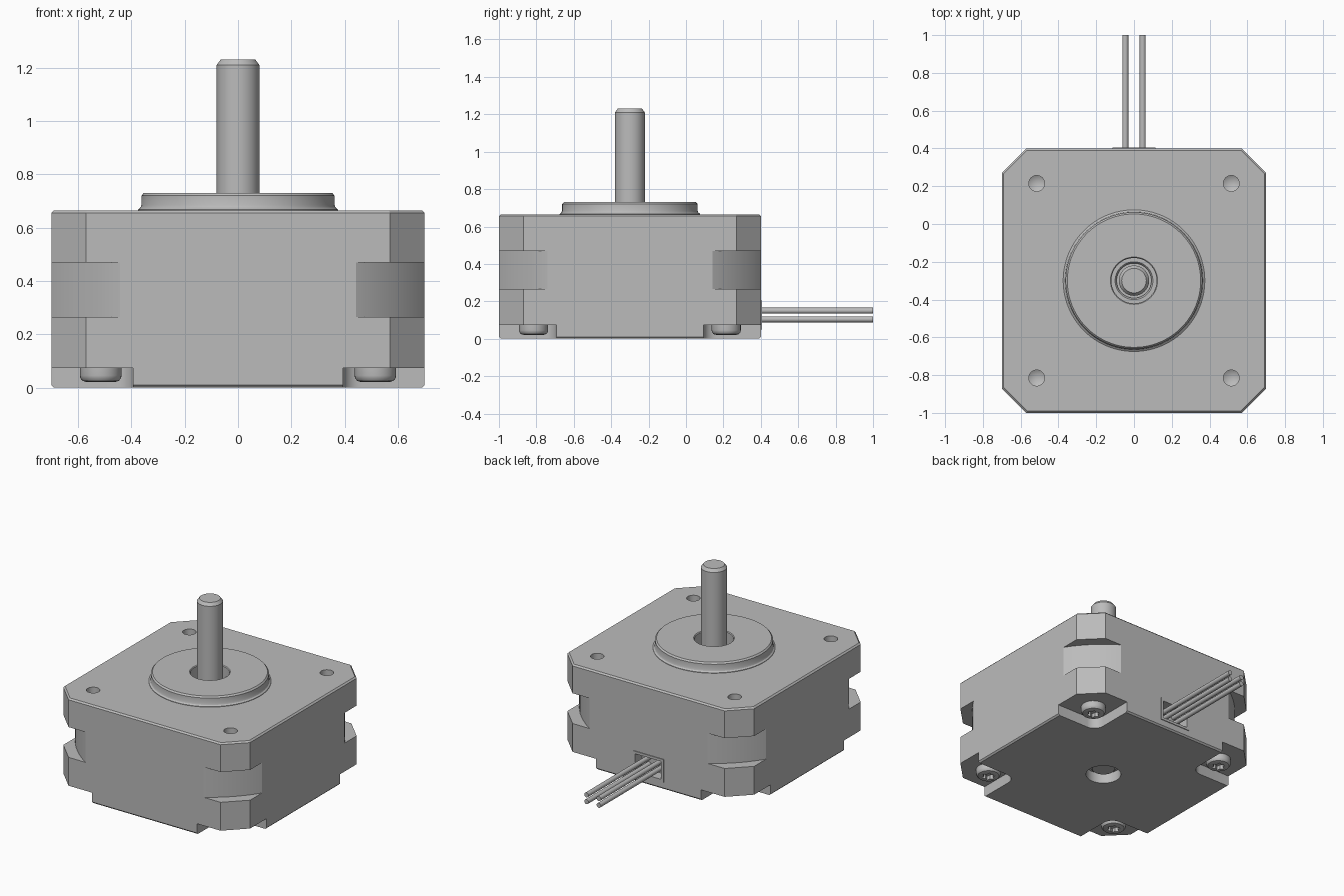
import bpy, bmesh, math
from mathutils import Matrix

if "Cube" in bpy.data.objects:
    bpy.data.objects.remove(bpy.data.objects["Cube"])

steel = bpy.data.materials.new("grey metal")
steel.diffuse_color = (0.5, 0.5, 0.5, 1)
steel.use_nodes = True
steel.node_tree.nodes["Principled BSDF"].inputs["Base Color"].default_value = steel.diffuse_color
parts = []


def make(name, bm, cutter=False):
    bmesh.ops.recalc_face_normals(bm, faces=bm.faces[:])
    me = bpy.data.meshes.new(name)
    bm.to_mesh(me)
    bm.free()
    me.materials.append(steel)
    ob = bpy.data.objects.new(name, me)
    bpy.context.collection.objects.link(ob)
    ob.hide_render = cutter
    if not cutter:
        parts.append(ob)
    return ob


def lathe(name, profile, at=(0, 0, 0), n=64, cutter=False, axis_y=False):
    """Revolve a closed (radius, height) profile."""
    bm = bmesh.new()
    rings = [[bm.verts.new((r * math.cos(2 * math.pi * i / n),
                            r * math.sin(2 * math.pi * i / n), z))
              for i in range(n)] for r, z in profile]
    for k, (r, z) in enumerate(profile):
        m = (k + 1) % len(profile)
        if r == 0 and profile[m][0] == 0:
            continue
        for i in range(n):
            j = (i + 1) % n
            bm.faces.new((rings[k][i], rings[k][j], rings[m][j], rings[m][i]))
    bmesh.ops.remove_doubles(bm, verts=bm.verts[:], dist=1e-5)
    if axis_y:
        bm.transform(Matrix.Rotation(-math.pi / 2, 4, 'X'))
    bm.transform(Matrix.Translation(at))
    return make(name, bm, cutter)


def prism(name, outline, z0, z1, chamfer=0, cutter=False):
    bm = bmesh.new()
    low = [bm.verts.new((x, y, z0)) for x, y in outline]
    top = [bm.verts.new((x, y, z1)) for x, y in outline]
    bm.faces.new(low[::-1])
    bm.faces.new(top)
    n = len(low)
    for i in range(n):
        j = (i + 1) % n
        bm.faces.new((low[i], low[j], top[j], top[i]))
    if chamfer:
        rim = [e for e in bm.edges
               if abs(e.verts[0].co.z - e.verts[1].co.z) < 1e-6]
        bmesh.ops.bevel(bm, geom=rim, offset=chamfer, segments=1,
                        affect='EDGES')
    return make(name, bm, cutter)


def box(name, x, y0, y1, z0, z1, cutter=False):
    return prism(name, [(-x, y0), (x, y0), (x, y1), (-x, y1)], z0, z1,
                 cutter=cutter)


def cut(ob, cutter, keep=False):
    mod = ob.modifiers.new("cut", 'BOOLEAN')
    mod.operation, mod.solver, mod.object = 'DIFFERENCE', 'EXACT', cutter
    bpy.context.view_layer.objects.active = ob
    bpy.ops.object.modifier_apply(modifier=mod.name)
    if not keep:
        bpy.data.objects.remove(cutter, do_unlink=True)


# Housing: square block with clipped corners
H, C, S = 0.7, 0.57, 0.515
octagon = [(C, -H), (H, -C), (H, C), (C, H), (-C, H), (-H, C), (-H, -C), (-C, -H)]
body = prism("housing", octagon, 0, 0.665, chamfer=0.01)

# Round waist that cuts into the four corners
cut(body, lathe("waist_cutter", [(0.828, 0.265), (1.2, 0.265), (1.2, 0.47),
                                 (0.828, 0.47)], n=128, cutter=True))

corners = [(sx, sy) for sx in (-1, 1) for sy in (-1, 1)]
for sx, sy in corners:
    # Bottom corner notch with rounded inner corner
    a, r = 0.393, 0.07
    arc = [(a + r - r * math.cos(t * math.pi / 12),
            a + r - r * math.sin(t * math.pi / 12)) for t in range(7)]
    shape = [(sx * x, sy * y) for x, y in [(0.9, 0.9), (a, 0.9)] + arc + [(0.9, a)]]
    cut(body, prism("notch_cutter", shape, -0.1, 0.073, cutter=True))
    # Mounting hole with drilled tip
    cut(body, lathe("hole_cutter", [(0, 0.54), (0.042, 0.565), (0.042, 0.8), (0, 0.8)],
                    (sx * S, sy * S, 0), 32, True))
    # Screw head with star socket
    head = lathe("screw_head", [(0, 0.02), (0.05, 0.02), (0.068, 0.025), (0.076, 0.035),
                                (0.078, 0.045), (0.078, 0.08), (0, 0.08)],
                 (sx * S, sy * S, 0), 32)
    star = [(sx * S + q * math.cos(k * math.pi / 6), sy * S + q * math.sin(k * math.pi / 6))
            for k in range(12) for q in [0.045 if k % 2 == 0 else 0.029]]
    cut(head, prism("socket_cutter", star, 0, 0.048, cutter=True))

# Shaft bores, top and bottom
cut(body, lathe("top_bore_cutter", [(0, 0.6), (0.12, 0.6), (0.12, 0.8), (0, 0.8)],
                cutter=True))
cut(body, lathe("bottom_bore_cutter", [(0, -0.1), (0.11, -0.1), (0.11, 0.07), (0, 0.07)],
                cutter=True))

# Cable socket: recess with thin raised frame
frame = box("cable_frame", 0.115, 0.69, 0.705, 0.05, 0.205)
pocket = box("pocket_cutter", 0.098, 0.63, 0.8, 0.067, 0.188, cutter=True)
cut(body, pocket, keep=True)
cut(frame, pocket)
for x in (-0.046, 0.046):
    for z in (0.104, 0.15):
        lathe("wire", [(0, 0), (0.016, 0), (0.016, 0.68), (0, 0.68)],
              (x, 0.62, z), 20, axis_y=True)

# Pilot boss, bearing and shaft
lathe("pilot_boss", [(0.12, 0.655), (0.375, 0.655), (0.375, 0.668), (0.366, 0.675),
                     (0.362, 0.685), (0.362, 0.72), (0.353, 0.73), (0.125, 0.73),
                     (0.12, 0.725)], n=96)
lathe("bearing", [(0.092, 0.59), (0.121, 0.59), (0.121, 0.63), (0.1, 0.63), (0.092, 0.62)])
lathe("shaft", [(0, 0.04), (0.07, 0.04), (0.08, 0.05), (0.08, 1.21), (0.065, 1.23),
                (0, 1.23)], n=48)

# Centre the whole model and shade it
for ob in parts:
    ob.data.transform(Matrix.Translation((0, -0.3, 0)))
    bpy.ops.object.select_all(action='DESELECT')
    ob.select_set(True)
    bpy.context.view_layer.objects.active = ob
    bpy.ops.object.shade_smooth_by_angle(angle=math.radians(30))
